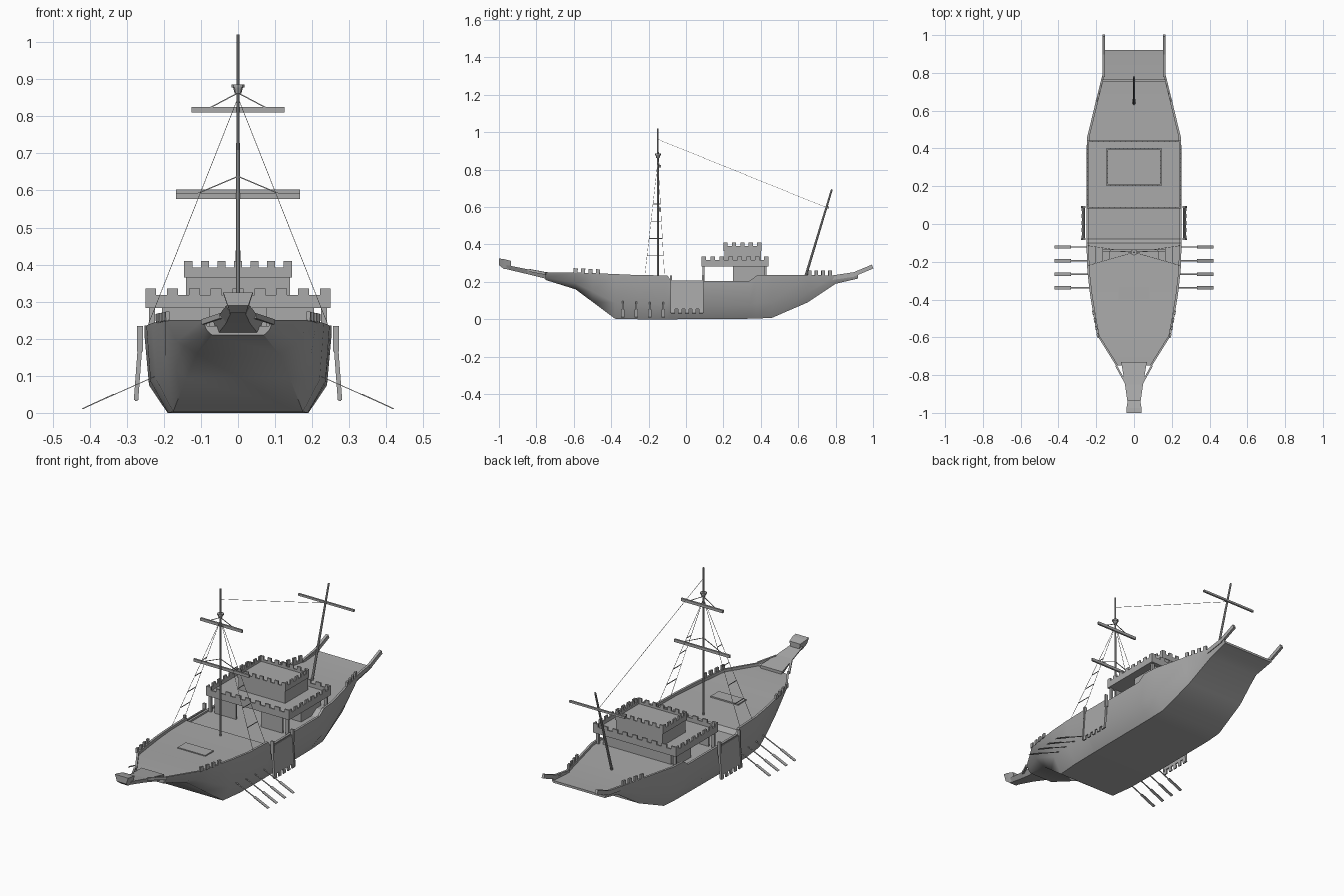
import bpy
import bmesh
import math
from mathutils import Vector

cube = bpy.data.objects.get("Cube")
if cube:
    bpy.data.objects.remove(cube, do_unlink=True)

grey = bpy.data.materials.new("plain_grey")
grey.use_nodes = True
grey.diffuse_color = (0.4, 0.4, 0.4, 1)
grey.node_tree.nodes["Principled BSDF"].inputs["Base Color"].default_value = (0.4, 0.4, 0.4, 1)


def finish(name, bm):
    bmesh.ops.recalc_face_normals(bm, faces=bm.faces)
    mesh = bpy.data.meshes.new(name)
    bm.to_mesh(mesh)
    bm.free()
    mesh.materials.append(grey)
    obj = bpy.data.objects.new(name, mesh)
    bpy.context.collection.objects.link(obj)
    return obj


def loft(name, rings):
    """Join closed rings of points into a capped solid."""
    bm = bmesh.new()
    loops = [[bm.verts.new(p) for p in ring] for ring in rings]
    n = len(loops[0])
    for a, b in zip(loops, loops[1:]):
        for i in range(n):
            j = (i + 1) % n
            bm.faces.new((a[i], a[j], b[j], b[i]))
    bm.faces.new(loops[0])
    bm.faces.new(loops[-1])
    return finish(name, bm)


def bar(name, a, b, s, u):
    """Rectangular bar from a to b; u is its size along y (or z for bars running along y)."""
    a, b = Vector(a), Vector(b)
    d = (b - a).normalized()
    hint = Vector((0, 1, 0)) if abs(d.y) < 0.6 else Vector((0, 0, 1))
    side = d.cross(hint).normalized()
    up = side.cross(d)
    corners = [side * i * s / 2 + up * j * u / 2 for i, j in ((-1, -1), (1, -1), (1, 1), (-1, 1))]
    return loft(name, [[p + c for c in corners] for p in (a, b)])


def block(name, x0, x1, y0, y1, z0, z1):
    return bar(name, ((x0 + x1) / 2, (y0 + y1) / 2, z0), ((x0 + x1) / 2, (y0 + y1) / 2, z1), x1 - x0, y1 - y0)


def rod(name, a, b, r0, r1, sides=8):
    a, b = Vector(a), Vector(b)
    bm = bmesh.new()
    bmesh.ops.create_cone(bm, cap_ends=True, segments=sides, radius1=r0, radius2=r1, depth=(b - a).length)
    obj = finish(name, bm)
    obj.location = (a + b) / 2
    obj.rotation_euler = (b - a).to_track_quat("Z", "Y").to_euler()
    return obj


def merlons(name, a, b, height, count, thick):
    """Evenly spaced teeth standing on the line from a to b."""
    a, b = Vector(a), Vector(b)
    step = (b - a) / (2 * count - 1)
    lift = Vector((0, 0, height / 2))
    for i in range(count):
        p = a + step * 2 * i + lift
        s, u = (thick, height) if abs(step.y) > abs(step.x) else (height, thick)
        bar(name, p, p + step, s, u)


def battlement(name, hw, y0, y1, z0, z1, z2, nx, ny, t=0.008):
    """Rectangular parapet with merlons on all four sides."""
    for y in (y0 + t / 2, y1 - t / 2):
        block(name + "_wall", -hw, hw, y - t / 2, y + t / 2, z0, z1)
        merlons(name + "_merlon", (-hw, y, z1), (hw, y, z1), z2 - z1, nx, t)
    for x in (-hw + t / 2, hw - t / 2):
        block(name + "_wall", x - t / 2, x + t / 2, y0, y1, z0, z1)
        merlons(name + "_merlon", (x, y0, z1), (x, y1, z1), z2 - z1, ny, t)


# Hull stations: y, keel z, bottom half width, chine half width, top half width, rim z, deck z
stations = [
    (-0.75, 0.21, 0.07, 0.085, 0.095, 0.25, 0.235),
    (-0.59, 0.16, 0.11, 0.165, 0.195, 0.25, 0.235),
    (-0.5, 0.093, 0.14, 0.195, 0.212, 0.247, 0.23),
    (-0.38, 0.003, 0.175, 0.22, 0.232, 0.242, 0.225),
    (-0.25, 0, 0.188, 0.236, 0.247, 0.236, 0.222),
    (-0.1, 0, 0.19, 0.24, 0.252, 0.235, 0.22),
    (-0.08, 0, 0.19, 0.24, 0.252, 0.206, 0.197),
    (0.34, 0.003, 0.19, 0.24, 0.252, 0.206, 0.197),
    (0.38, 0.004, 0.19, 0.24, 0.252, 0.235, 0.222),
    (0.46, 0.008, 0.188, 0.235, 0.248, 0.236, 0.222),
    (0.65, 0.09, 0.172, 0.195, 0.202, 0.236, 0.222),
    (0.8, 0.19, 0.15, 0.16, 0.165, 0.235, 0.222),
    (0.92, 0.218, 0.155, 0.16, 0.165, 0.24, 0.23),
]
rings = []
for y, zk, wb, wc, wt, zt, zd in stations:
    zc = zk + 0.36 * (zt - zk)
    half = [(wb, zk), (wc, zc), (wt, zt), (wt - 0.012, zt), (wt - 0.012, zd)]
    rings.append([(x, y, z) for x, z in half] + [(-x, y, z) for x, z in reversed(half)])
hull = loft("hull", rings)
bpy.context.view_layer.objects.active = hull
hull.select_set(True)
bpy.ops.object.shade_smooth_by_angle(angle=math.radians(32))

# Foredeck hatch
block("deck_hatch", -0.083, 0.083, -0.4, -0.33, 0.222, 0.231)


# Beak and figurehead
def beak_ring(y, w0, w1, z0, z1):
    return [(-w0, y, z0), (w0, y, z0), (w1, y, z1), (-w1, y, z1)]


loft("bow_beak", [beak_ring(-0.73, 0.055, 0.068, 0.212, 0.25),
                  beak_ring(-0.85, 0.032, 0.048, 0.242, 0.268),
                  beak_ring(-0.96, 0.02, 0.032, 0.268, 0.29)])
loft("bow_figurehead", [beak_ring(-0.935, 0.022, 0.033, 0.265, 0.312),
                        beak_ring(-0.975, 0.022, 0.04, 0.27, 0.322),
                        beak_ring(-1.0, 0.028, 0.04, 0.29, 0.325)])

# Parts repeated on both sides
for s in (1, -1):
    bar("stern_rail", (s * 0.16, 0.78, 0.222), (s * 0.16, 0.9, 0.24), 0.012, 0.024)
    bar("stern_rail_tip", (s * 0.16, 0.89, 0.237), (s * 0.16, 0.998, 0.282), 0.014, 0.022)
    bar("beak_side_rail", (s * 0.095, -0.75, 0.245), (s * 0.045, -0.84, 0.262), 0.01, 0.014)
    merlons("bow_merlon", (s * 0.19, -0.6, 0.248), (s * 0.217, -0.46, 0.242), 0.025, 4, 0.01)
    merlons("stern_merlon", (s * 0.198, 0.65, 0.235), (s * 0.163, 0.78, 0.235), 0.025, 4, 0.01)
    # Hanging side screen with toothed lower edge
    bar("side_screen", (s * 0.262, 0.005, 0.207), (s * 0.272, 0.005, 0.055), 0.007, 0.17)
    for i in range(5):
        y = -0.07 + i * 0.0375
        bar("screen_tooth", (s * 0.272, y, 0.056), (s * 0.275, y, 0.032), 0.007, 0.02)
    for y in (-0.08, 0.09):
        bar("screen_post", (s * 0.264, y, 0.235), (s * 0.264, y, 0.165), 0.016, 0.01)
        bar("screen_edge", (s * 0.265, y, 0.17), (s * 0.275, y, 0.035), 0.012, 0.008)
    # Flat oars
    for i in range(4):
        y = -0.338 + i * 0.072
        bar("oar_shaft", (s * 0.22, y, 0.1), (s * 0.4, y, 0.02), 0.002, 0.007)
        bar("oar_blade", (s * 0.335, y, 0.05), (s * 0.42, y, 0.011), 0.003, 0.017)
    # Shrouds and rungs
    head = Vector((0, -0.15, 0.85))
    feet = [Vector((s * 0.243, y, 0.236)) for y in (-0.22, -0.115)]
    for foot in feet:
        bar("shroud", foot, head, 0.0015, 0.0015)
    for t in (0.17, 0.32, 0.47, 0.62):
        bar("shroud_rung", feet[0].lerp(head, t), feet[1].lerp(head, t), 0.002, 0.004)

# Aft castle: open gallery, cabin, platform and upper tower
block("castle_platform", -0.248, 0.248, 0.085, 0.44, 0.283, 0.298)
block("cabin", -0.205, 0.205, 0.25, 0.42, 0.195, 0.285)
for s in (1, -1):
    x0, x1 = sorted((s * 0.075, s * 0.205))
    block("gallery_front_wall", x0, x1, 0.09, 0.098, 0.195, 0.285)
    for y in (0.094, 0.425):
        block("gallery_post", s * 0.232 - 0.008, s * 0.232 + 0.008, y - 0.005, y + 0.005, 0.195, 0.285)
battlement("castle_parapet", 0.25, 0.083, 0.442, 0.283, 0.318, 0.335, 9, 8)
block("tower", -0.14, 0.14, 0.205, 0.4, 0.295, 0.38)
battlement("tower_parapet", 0.145, 0.2, 0.403, 0.365, 0.392, 0.41, 7, 5)

# Main mast, lookout and yards
my = -0.15
rod("main_mast", (0, my, 0.21), (0, my, 1.02), 0.006, 0.004)
rod("lookout_basket", (0, my, 0.862), (0, my, 0.88), 0.009, 0.014)
rod("lookout_rim", (0, my, 0.878), (0, my, 0.886), 0.017, 0.017)
for z, hw, rope_x, rope_z in ((0.818, 0.126, 0.085, 0.863), (0.585, 0.167, 0.125, 0.638)):
    bar("main_yard", (-hw, my + 0.01, z), (hw, my + 0.01, z), 0.015, 0.01)
    for s in (1, -1):
        bar("yard_rope", (s * rope_x, my + 0.008, z), (0, my, rope_z), 0.003, 0.003)

# Raked mizzen mast, its yard and the stay
rod("mizzen_mast", (0, 0.635, 0.215), (0, 0.78, 0.695), 0.007, 0.005)
bar("mizzen_yard", (-0.167, 0.76, 0.597), (0.167, 0.76, 0.597), 0.011, 0.01)
bar("mast_stay", (0, my, 0.962), (0, 0.752, 0.597), 0.0015, 0.0015)
